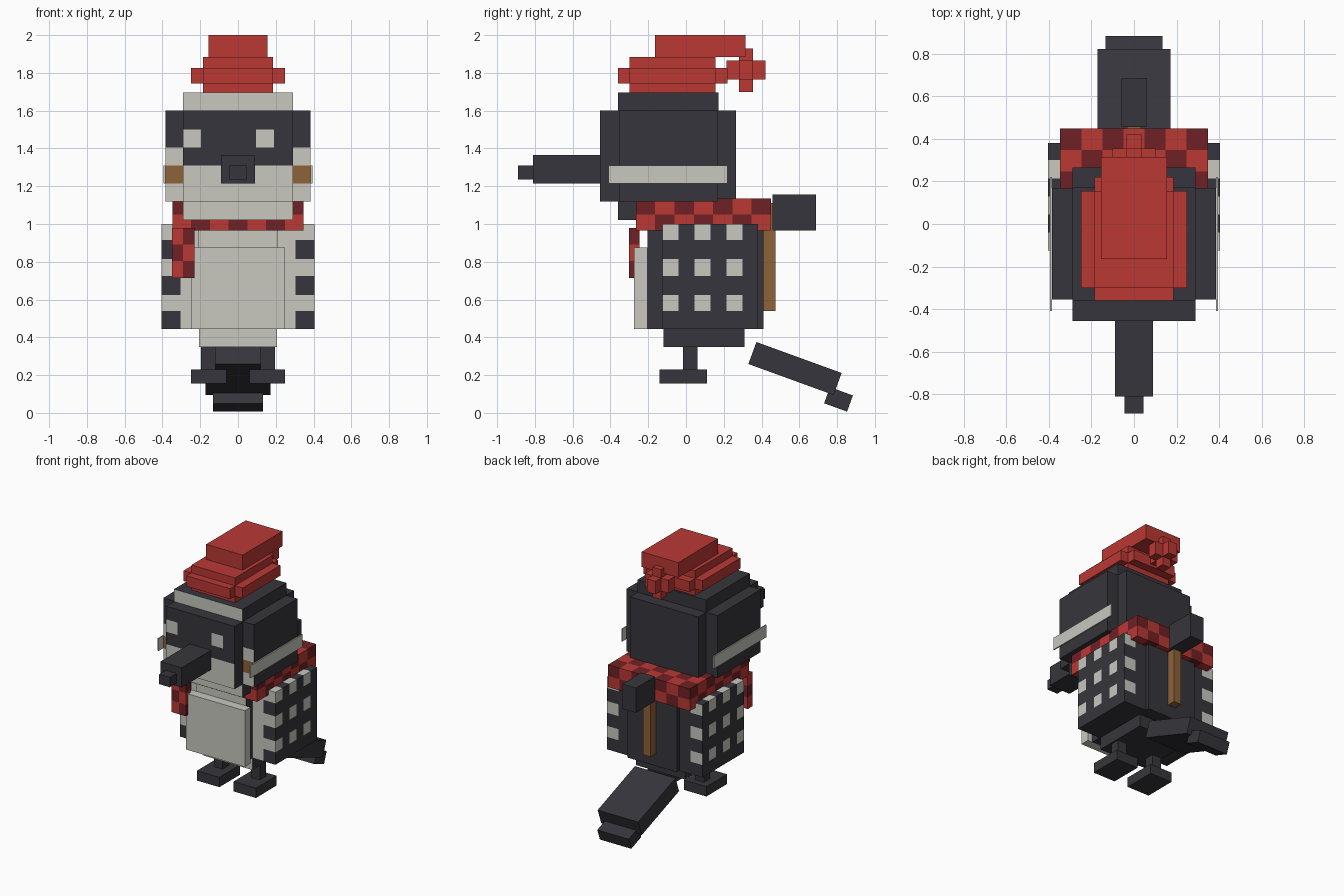
import bpy, bmesh, math
from mathutils import Vector, Matrix

default = bpy.data.objects.get("Cube")
if default:
    bpy.data.objects.remove(default, do_unlink=True)

DARK, LIGHT, RED, DEEP, BROWN = range(5)


def make_material(name, rgb):
    mat = bpy.data.materials.new(name)
    mat.use_nodes = True
    mat.diffuse_color = (*rgb, 1)
    mat.node_tree.nodes["Principled BSDF"].inputs["Base Color"].default_value = (*rgb, 1)
    return mat


MATERIALS = [
    make_material("charcoal", (0.037, 0.036, 0.045)),
    make_material("off white", (0.58, 0.58, 0.53)),
    make_material("red", (0.49, 0.04, 0.034)),
    make_material("deep red", (0.16, 0.015, 0.018)),
    make_material("brown", (0.27, 0.125, 0.042)),
]


def box(name, x, y, z, color, cuts=((), (), ()), tilt=0):
    """Box from ranges; cuts split its faces, color is an index or a rule(centre, normal)."""
    bm = bmesh.new()
    bmesh.ops.create_cube(bm, size=1)
    size = Vector((x[1] - x[0], y[1] - y[0], z[1] - z[0]))
    middle = Vector((x[0] + x[1], y[0] + y[1], z[0] + z[1])) / 2
    bmesh.ops.transform(bm, matrix=Matrix.Translation(middle) @ Matrix.Diagonal((*size, 1)), verts=bm.verts)
    for axis, values in enumerate(cuts):
        normal = Vector([float(i == axis) for i in range(3)])
        for value in values:
            bmesh.ops.bisect_plane(bm, geom=bm.verts[:] + bm.edges[:] + bm.faces[:],
                                   plane_co=normal * value, plane_no=normal)
    bm.normal_update()
    for face in bm.faces:
        face.material_index = color(face.calc_center_median(), face.normal) if callable(color) else color
    if tilt:
        bmesh.ops.rotate(bm, verts=bm.verts, cent=middle, matrix=Matrix.Rotation(tilt, 3, "X"))
    mesh = bpy.data.meshes.new(name)
    bm.to_mesh(mesh)
    bm.free()
    for mat in MATERIALS:
        mesh.materials.append(mat)
    obj = bpy.data.objects.new(name, mesh)
    bpy.context.collection.objects.link(obj)
    return obj


def sym(half):
    return (-half, half)


def checker_box(name, x, y, z, counts, phase):
    """Box with a two-red checker of counts cells per axis."""
    ranges = (x, y, z)
    steps = [(r[1] - r[0]) / n for r, n in zip(ranges, counts)]
    cuts = [[r[0] + s * i for i in range(1, n)] for r, s, n in zip(ranges, steps, counts)]

    def rule(c, n):
        p = c - n * 0.01
        cells = [math.floor((p[i] - ranges[i][0]) / steps[i]) for i in range(3)]
        return DEEP if (sum(cells) + phase) % 2 else RED
    return box(name, x, y, z, rule, cuts)


def front_light(c, n):
    return LIGHT if n.y < -0.5 else DARK


# Head
def face_rule(c, n):
    if n.y > -0.5:
        return DARK
    eye = 1.405 < c.z < 1.5 and (c.x < -0.195 or 0.095 < c.x < 0.19)
    return LIGHT if eye or c.z < 1.31 else DARK


def cheek_rule(c, n):
    if n.y > -0.5 or c.z > 1.405:
        return DARK
    return BROWN if abs(c.x) > 0.29 and 1.215 < c.z < 1.31 else LIGHT


box("face", sym(0.29), (-0.455, 0.265), (1.12, 1.6), face_rule,
    ((-0.195, 0.095, 0.19), (), (1.31, 1.405, 1.5)))
box("head_sides", sym(0.385), (-0.355, 0.17), (1.12, 1.6), cheek_rule,
    (sym(0.29), (), (1.215, 1.31, 1.405)))
box("head_core", sym(0.29), (-0.36, 0.172), (1.02, 1.695), front_light)
box("beak", sym(0.09), (-0.81, -0.45), (1.215, 1.365), DARK)
box("beak_tip", sym(0.045), (-0.89, -0.81), (1.235, 1.31), DARK)
for side, s in (("left", 1), ("right", -1)):
    box(side + "_cheek_strip", sorted((s * 0.385, s * 0.394)), (-0.41, 0.22), (1.215, 1.31), LIGHT)

# Hat
box("hat_brim_wide", sym(0.25), (-0.3, 0.155), (1.745, 1.825), RED)
box("hat_brim_long", sym(0.185), (-0.36, 0.22), (1.745, 1.825), RED)
box("hat_crown", sym(0.185), (-0.3, 0.155), (1.695, 1.885), RED)
box("hat_top", sym(0.155), (-0.165, 0.315), (1.885, 2.0), RED)
box("pompom_tall", sym(0.035), (0.28, 0.355), (1.7, 1.93), RED)
box("pompom_long", sym(0.035), (0.215, 0.42), (1.765, 1.865), RED)
box("pompom_wide", sym(0.1), (0.28, 0.355), (1.765, 1.865), RED)

# Scarf
checker_box("scarf", sym(0.347), (-0.265, 0.45), (0.965, 1.135), (7, 7, 2), 0)
checker_box("scarf_end", (-0.35, -0.23), (-0.303, -0.247), (0.715, 0.98), (2, 1, 3), 0)

# Body and spotted wings
SPOT_Y = ((-0.125, -0.04), (0.045, 0.13), (0.215, 0.3))
SPOT_Z = ((0.54, 0.625), (0.725, 0.815), (0.915, 1.0))


def within(value, bands):
    return any(lo < value < hi for lo, hi in bands)


def wing_rule(c, n):
    outer = abs(c.x) > 0.305
    row = within(c.z - n.z * 0.01, SPOT_Z)
    if n.y < -0.5:
        return LIGHT if row or not outer else DARK
    if n.y > 0.5:
        return LIGHT if row and outer else DARK
    if n.z < -0.5:
        return DARK
    return LIGHT if row and outer and within(c.y, SPOT_Y) else DARK


wing_cuts = (sym(0.305), [v for b in SPOT_Y for v in b][1:], [v for b in SPOT_Z for v in b][:-1])
box("wings", sym(0.405), (-0.125, 0.38), (0.445, 1.0), wing_rule, wing_cuts)
box("body", sym(0.21), (-0.205, 0.41), (0.445, 1.0), front_light)
box("chest_plate", sym(0.25), (-0.275, -0.205), (0.445, 0.875), LIGHT)
box("belly", sym(0.207), (-0.12, 0.31), (0.35, 0.445), front_light)

# Key-like handle on the back
box("back_rod", sym(0.033), (0.41, 0.475), (0.54, 1.11), BROWN)
box("back_knob", sym(0.058), (0.457, 0.687), (0.965, 1.155), DARK)

# Legs and feet
for side, s in (("left", 1), ("right", -1)):
    box(side + "_leg", sorted((s * 0.12, s * 0.195)), (-0.015, 0.06), (0.23, 0.35), DARK)
    box(side + "_foot", sorted((s * 0.06, s * 0.25)), (-0.14, 0.11), (0.155, 0.23), DARK)

# Tail
slope = math.radians(-20)
box("tail", sym(0.172), (0.337, 0.817), (0.173, 0.297), DARK, tilt=slope)
box("tail_tip", sym(0.133), (0.743, 0.872), (0.026, 0.117), DARK, tilt=slope)
